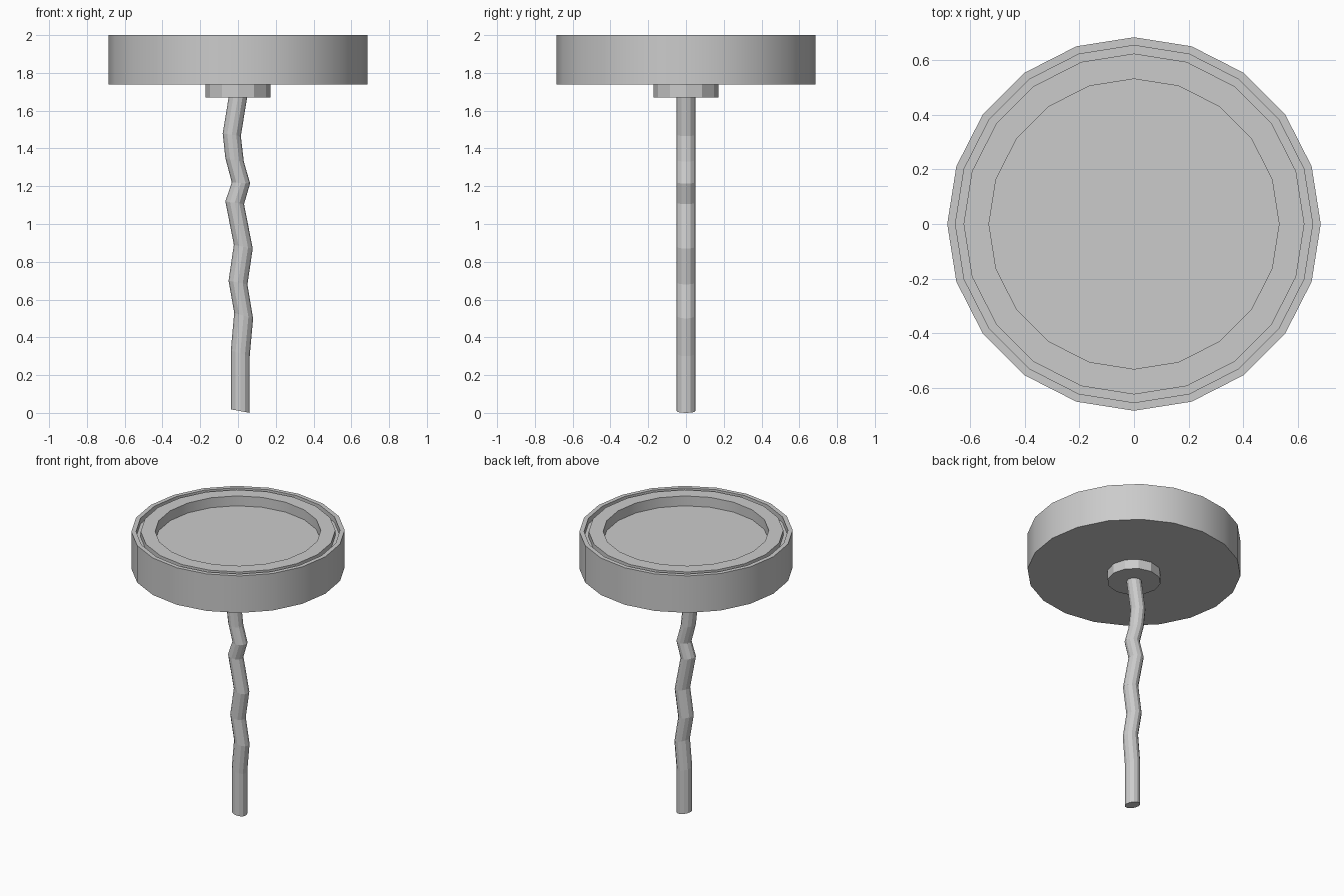
import bpy, bmesh
from math import cos, sin, pi, radians

if "Cube" in bpy.data.objects:
    bpy.data.objects.remove(bpy.data.objects["Cube"])


def make_object(name, rings, smooth_angle):
    """Loft a list of equal-length point rings and cap both ends."""
    bm = bmesh.new()
    loops = [[bm.verts.new(p) for p in ring] for ring in rings]
    n = len(loops[0])
    for a, b in zip(loops, loops[1:]):
        for i in range(n):
            j = (i + 1) % n
            bm.faces.new((a[i], a[j], b[j], b[i]))
    bm.faces.new(loops[0])
    bm.faces.new(loops[-1])
    bmesh.ops.recalc_face_normals(bm, faces=bm.faces)
    mesh = bpy.data.meshes.new(name)
    bm.to_mesh(mesh)
    bm.free()
    ob = bpy.data.objects.new(name, mesh)
    bpy.context.collection.objects.link(ob)
    bpy.ops.object.select_all(action='DESELECT')
    ob.select_set(True)
    bpy.context.view_layer.objects.active = ob
    if smooth_angle:
        bpy.ops.object.shade_smooth_by_angle(angle=radians(smooth_angle))
    return ob


def turned(name, profile, sides, smooth_angle=0):
    """Revolve an (r, z) profile about the z axis."""
    rings = [[(r * cos(2 * pi * i / sides), r * sin(2 * pi * i / sides), z)
              for i in range(sides)] for r, z in profile]
    return make_object(name, rings, smooth_angle)


# Round head: outer wall, thin rim, narrow groove, inner ledge, recessed floor
turned("round_head", [(0.685, 1.738), (0.685, 2.0), (0.655, 2.0), (0.655, 1.96),
                      (0.625, 1.96), (0.625, 2.0), (0.532, 2.0), (0.532, 1.93)],
       20, 30)

# Small collar under the head
turned("collar", [(0.172, 1.67), (0.172, 1.74)], 12)

# Crooked stem: left and right outline points (x, z) of each bend
stem = [((-0.038, 0.022), (0.062, 0.003)),
        ((-0.038, 0.33), (0.062, 0.30)),
        ((-0.02, 0.53), (0.08, 0.50)),
        ((-0.05, 0.70), (0.05, 0.68)),
        ((-0.022, 0.89), (0.078, 0.87)),
        ((-0.067, 1.12), (0.032, 1.105)),
        ((-0.033, 1.22), (0.064, 1.215)),
        ((-0.067, 1.35), (0.031, 1.33)),
        ((-0.081, 1.48), (0.015, 1.465)),
        ((-0.048, 1.68), (0.05, 1.68))]
SIDES = 12
rings = []
for (lx, lz), (rx, rz) in stem:
    ring = []
    for i in range(SIDES):
        a = 2 * pi * i / SIDES
        c = cos(a) / 2
        ring.append(((lx + rx) / 2 + (rx - lx) * c, 0.05 * sin(a),
                     (lz + rz) / 2 + (rz - lz) * c))
    rings.append(ring)
# Put the lowest edge on the ground
low = min(p[2] for p in rings[0])
rings[0] = [(x, y, z - low) for x, y, z in rings[0]]
make_object("crooked_stem", rings, 0)
